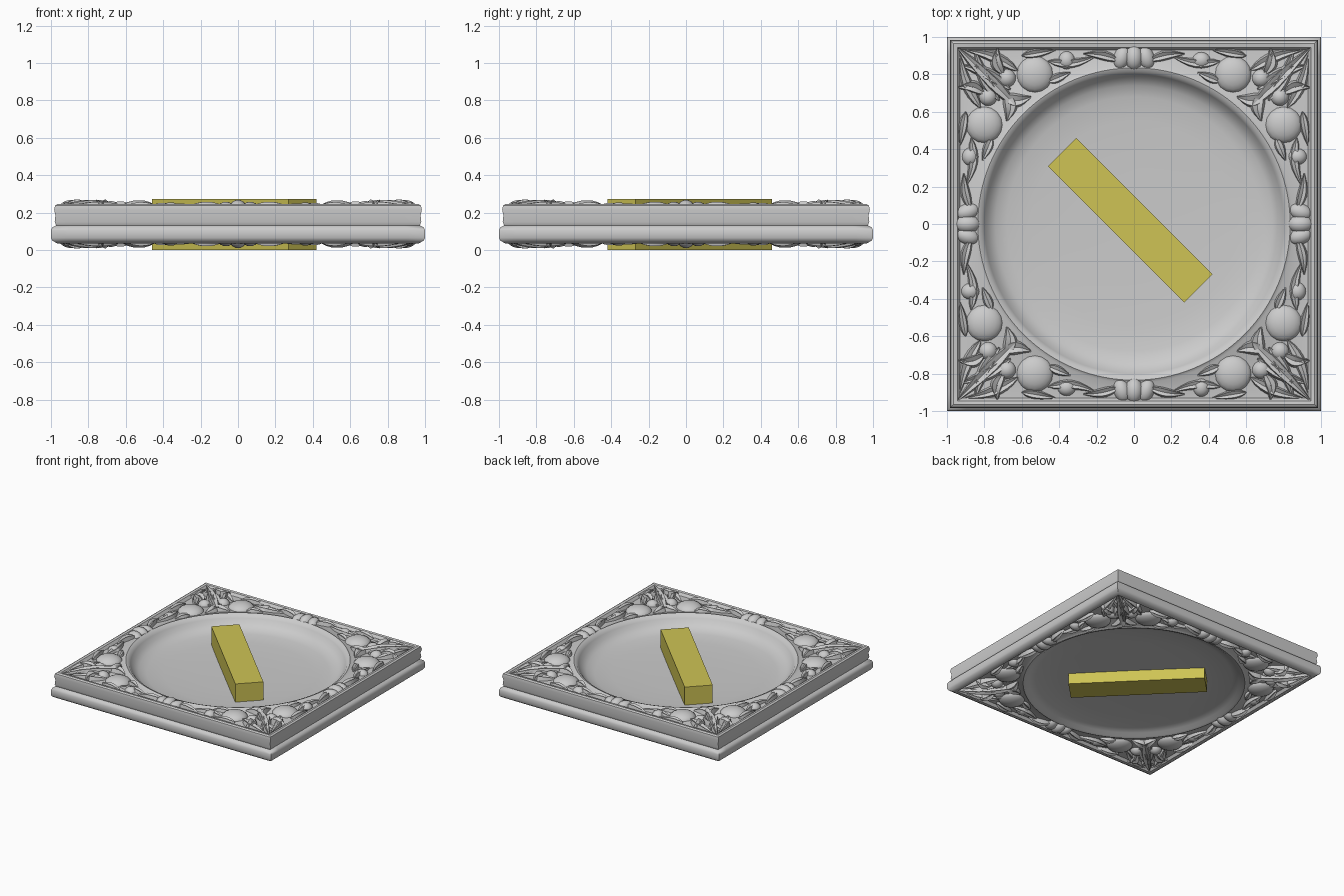
import bpy, bmesh, math
from mathutils import Vector, Matrix

if "Cube" in bpy.data.objects:
    bpy.data.objects.remove(bpy.data.objects["Cube"])

N = 128      # samples round the square / circle, corners fall on samples


def finish(bm, name, angle=40):
    bmesh.ops.recalc_face_normals(bm, faces=bm.faces)
    me = bpy.data.meshes.new(name)
    bm.to_mesh(me)
    bm.free()
    ob = bpy.data.objects.new(name, me)
    bpy.context.collection.objects.link(ob)
    bpy.ops.object.select_all(action='DESELECT')
    ob.select_set(True)
    bpy.context.view_layer.objects.active = ob
    bpy.ops.object.shade_smooth_by_angle(angle=math.radians(angle))
    return ob


def ring(bm, shape, size, z):
    verts = []
    for i in range(N):
        a = 2 * math.pi * i / N
        c, s = math.cos(a), math.sin(a)
        k = size / max(abs(c), abs(s)) if shape == 'S' else size
        verts.append(bm.verts.new((c * k, s * k, z)))
    return verts


# Square moulded frame that turns into a round dish on both faces
profile = [
    ('C', .30, .119), ('C', .55, .125), ('C', .68, .135), ('C', .74, .150),
    ('C', .78, .178), ('C', .80, .210), ('C', .815, .230), ('C', .835, .238),
    ('C', .85, .228), ('S', .93, .222), ('S', .945, .243), ('S', .965, .246),
    ('S', .978, .238), ('S', .983, .215), ('S', .976, .185), ('S', .980, .150),
    ('S', .972, .132), ('S', .992, .122), ('S', 1.0, .105), ('S', 1.0, .065),
    ('S', .992, .050), ('S', .965, .034), ('S', .945, .036), ('S', .93, .056),
    ('C', .85, .052), ('C', .835, .042), ('C', .815, .048), ('C', .79, .066),
    ('C', .74, .080), ('C', .55, .088), ('C', .30, .090)]
bm = bmesh.new()
rings = [ring(bm, *p) for p in profile]
for r0, r1 in zip(rings, rings[1:]):
    for i in range(N):
        j = (i + 1) % N
        bm.faces.new((r0[i], r0[j], r1[j], r1[i]))
for r, z in ((rings[0], .118), (rings[-1], .091)):
    c = bm.verts.new((0, 0, z))
    for i in range(N):
        bm.faces.new((r[i], r[(i + 1) % N], c))
finish(bm, "square_frame_dish")


# Carving helpers, all made for the top face
def dome(bm, x, y, rx, ry, top, turn=0):
    m = (Matrix.Translation((x, y, .215)) @ Matrix.Rotation(turn, 4, 'Z')
         @ Matrix.Diagonal((rx, ry, top - .215, 1)))
    bmesh.ops.create_uvsphere(bm, u_segments=16, v_segments=10, radius=1, matrix=m)


def leaf(bm, a, b, width, top, bend=0.0):
    a, b = Vector(a), Vector(b)
    side = Vector((a.y - b.y, b.x - a.x)).normalized()
    rows = []
    for i in range(9):
        t = i / 8
        mid = a.lerp(b, t) + side * bend * math.sin(math.pi * t)
        w = width * (.12 + .88 * math.sin(math.pi * t ** .75))
        h = .225 + (top - .225) * math.sin(math.pi * (.12 + .8 * t))
        row = []
        for u, k in ((-1, -.3), (-.6, .85), (0, .55), (.6, .85), (1, -.3)):
            p = mid + side * w * u
            row.append(bm.verts.new((p.x, p.y, .222 + (h - .222) * k / .85)))
        rows.append(row)
    for r0, r1 in zip(rows, rows[1:]):
        for i in range(4):
            bm.faces.new((r0[i], r0[i + 1], r1[i + 1], r1[i]))


def corner(bm):
    leaf(bm, (.64, .64), (.94, .94), .045, .268)
    for swap in (False, True):
        def p(x, y):
            return (y, x) if swap else (x, y)
        s = -1 if swap else 1
        dome(bm, *p(.53, .80), .10, .10, .266)
        dome(bm, *p(.36, .875), .05, .045, .255)
        dome(bm, *p(.68, .78), .05, .05, .262)
        leaf(bm, p(.66, .72), p(.93, .85), .04, .262, .02 * s)
        leaf(bm, p(.62, .82), p(.90, .93), .035, .258, .02 * s)
        leaf(bm, p(.70, .80), p(.73, .94), .04, .270, -.02 * s)
        leaf(bm, p(.70, .68), p(.55, .68), .045, .260, .02 * s)
        leaf(bm, p(.46, .87), p(.20, .90), .03, .250, .025 * s)
        leaf(bm, p(.46, .76), p(.34, .81), .03, .252)
        leaf(bm, p(.60, .90), p(.42, .93), .028, .256)


def clasp(bm):
    dome(bm, 0, .89, .05, .07, .268)
    for s in (-1, 1):
        dome(bm, s * .065, .89, .045, .065, .258, s * .3)
        leaf(bm, (s * .08, .875), (s * .27, .91), .03, .258, s * .01)


# Repeat the carving on four sides, on the top and mirrored underneath
for name, make in (("corner_foliage", corner), ("side_clasps", clasp)):
    bm = bmesh.new()
    make(bm)
    base = list(bm.faces)
    for q in range(1, 4):
        dup = bmesh.ops.duplicate(bm, geom=list(bm.verts) + base if q == 1 else first)
        if q == 1:
            first = [g for g in dup['geom'] if isinstance(g, (bmesh.types.BMVert, bmesh.types.BMFace))]
        verts = [g for g in dup['geom'] if isinstance(g, bmesh.types.BMVert)]
        turn = 1 if q == 1 else q - 1
        bmesh.ops.rotate(bm, verts=verts, cent=(0, 0, 0),
                         matrix=Matrix.Rotation(turn * math.pi / 2, 3, 'Z'))
    top = finish(bm, name + "_top", 50)
    bm = bmesh.new()
    bm.from_mesh(top.data)
    for v in bm.verts:
        v.co.z = .278 - v.co.z
    bmesh.ops.reverse_faces(bm, faces=bm.faces)
    finish(bm, name + "_bottom", 50)

# Yellow diagonal bar running through the dish
bm = bmesh.new()
bmesh.ops.create_cube(bm, size=1, matrix=Matrix.Translation((-.02, .02, .1365))
                      @ Matrix.Rotation(-math.pi / 4, 4, 'Z')
                      @ Matrix.Diagonal((1.03, .212, .273, 1)))
bar = finish(bm, "diagonal_bar", 30)
mat = bpy.data.materials.new("yellow")
mat.diffuse_color = (.62, .55, .09, 1)
mat.use_nodes = True
mat.node_tree.nodes["Principled BSDF"].inputs["Base Color"].default_value = mat.diffuse_color
bar.data.materials.append(mat)
